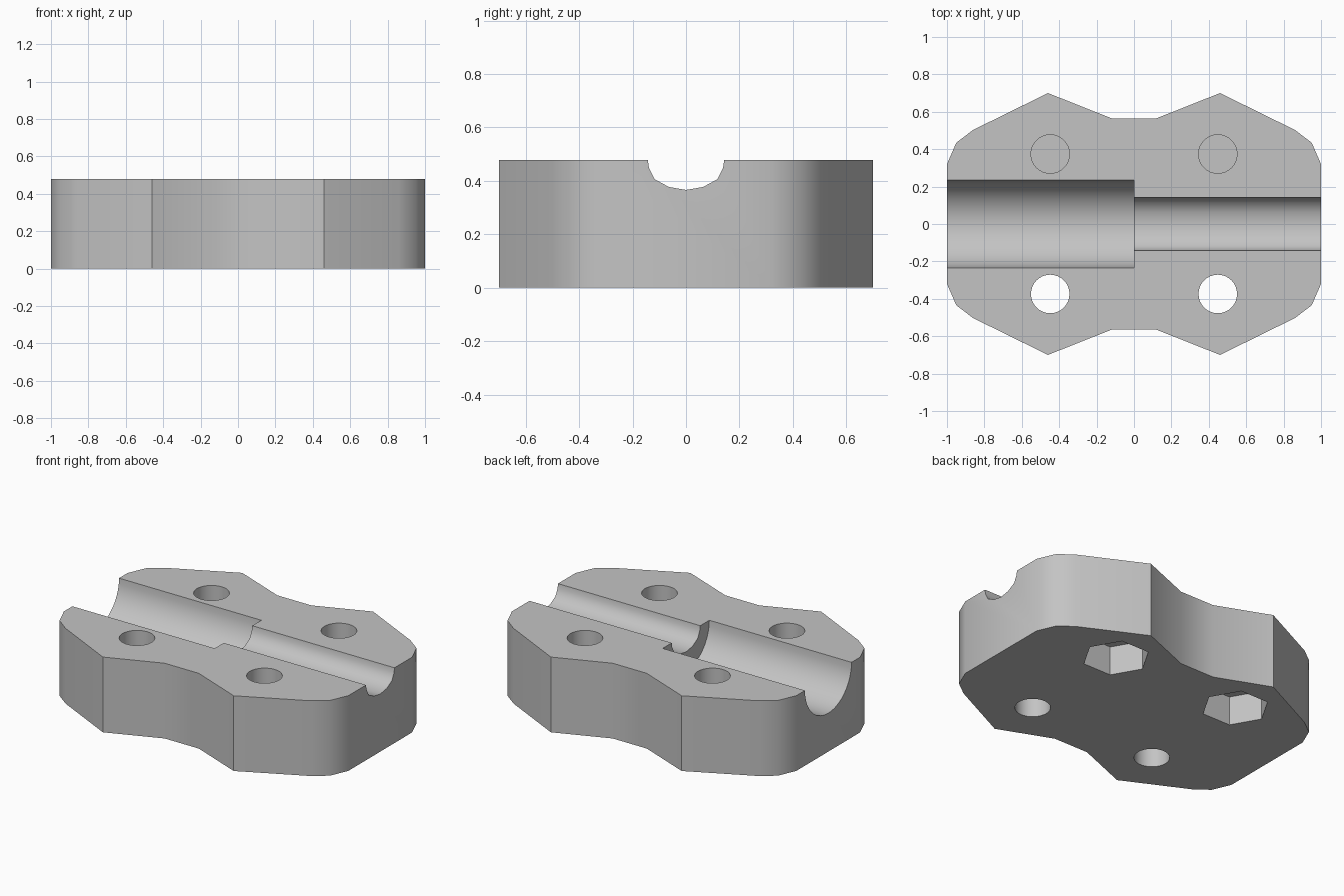
import bpy
import bmesh
import math

default = bpy.data.objects.get("Cube")
if default:
    bpy.data.objects.remove(default, do_unlink=True)

HEIGHT = 0.478
HOLE_X, HOLE_Y, HOLE_R = 0.448, 0.374, 0.103
NUT_R, NUT_DEPTH, WEB = 0.197, 0.185, 0.015

gray = bpy.data.materials.new("light gray")
gray.use_nodes = True
gray.diffuse_color = (0.55, 0.55, 0.55, 1)
gray.node_tree.nodes["Principled BSDF"].inputs["Base Color"].default_value = (0.55, 0.55, 0.55, 1)


def prism(name, points, direction):
    """Closed prism from a loop of 3D points swept along a direction."""
    bm = bmesh.new()
    base = bm.faces.new([bm.verts.new(p) for p in points])
    swept = bmesh.ops.extrude_face_region(bm, geom=[base])["geom"]
    bmesh.ops.translate(bm, vec=direction,
                        verts=[v for v in swept if isinstance(v, bmesh.types.BMVert)])
    bmesh.ops.recalc_face_normals(bm, faces=bm.faces)
    mesh = bpy.data.meshes.new(name)
    bm.to_mesh(mesh)
    bm.free()
    mesh.materials.append(gray)
    obj = bpy.data.objects.new(name, mesh)
    bpy.context.collection.objects.link(obj)
    return obj


def column(name, x, y, radius, sides, low, high):
    """Upright cutter with a corner on the x axis."""
    turn = 2 * math.pi / sides
    ring = [(x + radius * math.cos(i * turn), y + radius * math.sin(i * turn), low)
            for i in range(sides)]
    return prism(name, ring, (0, 0, high - low))


def groove(name, half, start, length):
    """Channel cutter along x from a half profile running from centre to rim."""
    section = [(-y, z) for y, z in reversed(half[1:])] + half
    rim = half[-1][0]
    section += [(rim, HEIGHT + 0.1), (-rim, HEIGHT + 0.1)]
    return prism(name, [(start, y, z) for y, z in section], (length, 0, 0))


# Block outline, mirrored from one quarter
quarter = [(1, 0.32), (0.95, 0.435), (0.86, 0.503), (0.46, 0.70), (0.12, 0.565)]
upper = quarter + [(-x, y) for x, y in reversed(quarter)]
outline = upper + [(x, -y) for x, y in reversed(upper)]
block = prism("clamp_block", [(x, y, 0) for x, y in outline], (0, 0, HEIGHT))

# Wide and narrow channels meeting in the middle
wide_r = 0.234
wide = [(wide_r * math.sin(a), HEIGHT - wide_r * math.cos(a))
        for a in [math.pi / 2 * i / 10 for i in range(11)]]
narrow = [(0, 0.366), (0.064, 0.377), (0.117, 0.406), (0.139, 0.45), (0.143, HEIGHT)]
cutters = [groove("wide_groove_cutter", wide, -1.1, 1.1),
           groove("narrow_groove_cutter", narrow, -0.05, 1.2)]

# Through holes at the front; blind holes over hexagonal nut pockets at the back
for x in (-HOLE_X, HOLE_X):
    cutters += [
        column("through_hole_cutter", x, -HOLE_Y, HOLE_R, 32, -0.1, HEIGHT + 0.1),
        column("blind_hole_cutter", x, HOLE_Y, HOLE_R, 32, NUT_DEPTH + WEB, HEIGHT + 0.1),
        column("nut_pocket_cutter", x, HOLE_Y, NUT_R, 6, -0.1, NUT_DEPTH)]

bpy.ops.object.select_all(action="DESELECT")
bpy.context.view_layer.objects.active = block
block.select_set(True)
for cutter in cutters:
    cutter.hide_render = True
    mod = block.modifiers.new("cut", "BOOLEAN")
    mod.operation = "DIFFERENCE"
    mod.solver = "EXACT"
    mod.object = cutter
    bpy.ops.object.modifier_apply(modifier=mod.name)
    bpy.data.objects.remove(cutter, do_unlink=True)

bpy.ops.object.shade_smooth_by_angle(angle=math.radians(40))
